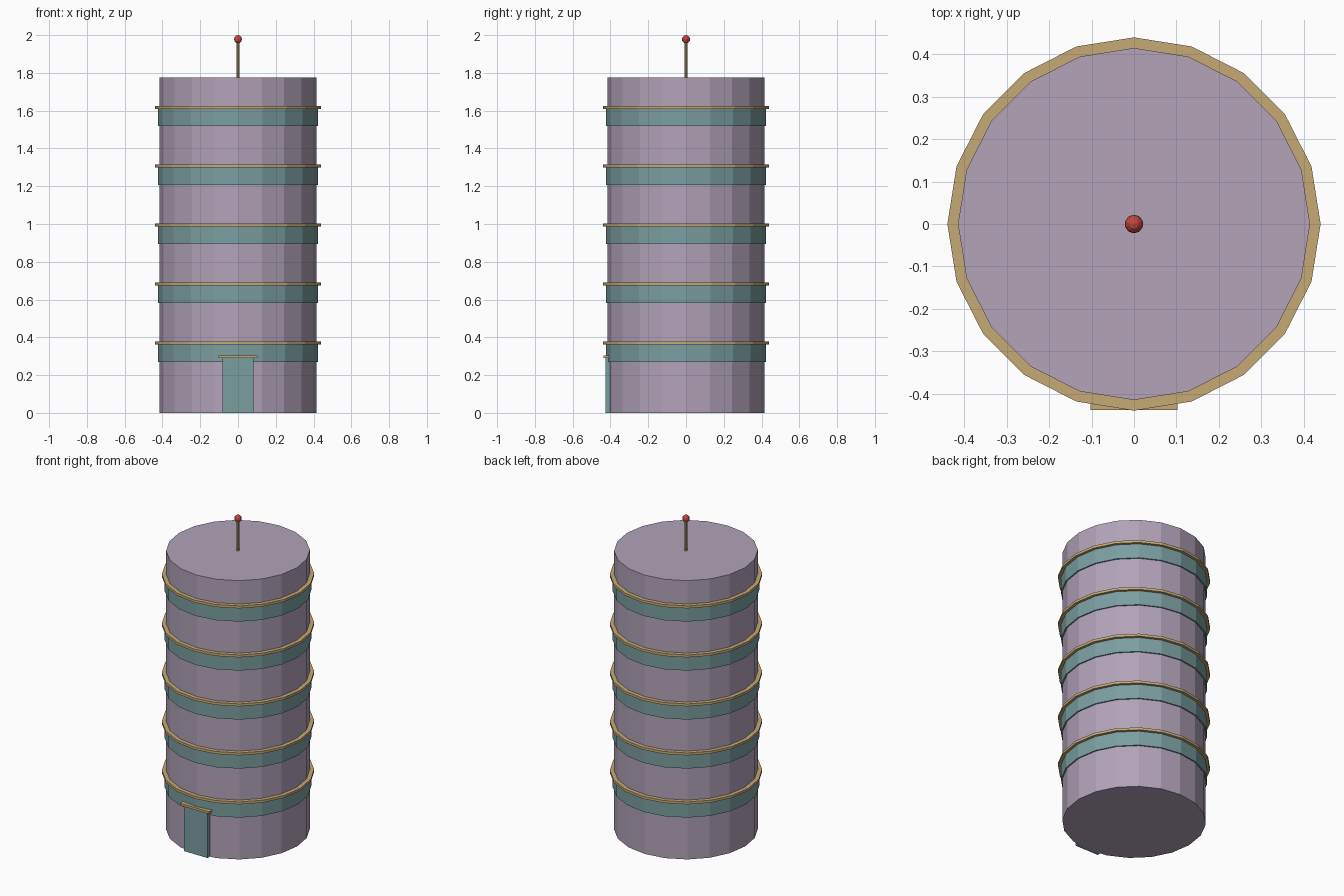
import bpy
import bmesh
from mathutils import Matrix, Vector

cube = bpy.data.objects.get("Cube")
if cube:
    bpy.data.objects.remove(cube, do_unlink=True)


def material(name, colour):
    mat = bpy.data.materials.new(name)
    mat.use_nodes = True
    rgba = (*colour, 1.0)
    mat.diffuse_color = rgba
    mat.node_tree.nodes["Principled BSDF"].inputs["Base Color"].default_value = rgba
    return mat


mauve = material("mauve wall", (0.445, 0.366, 0.479))
teal = material("teal glass", (0.198, 0.342, 0.352))
gold = material("tan trim", (0.565, 0.402, 0.181))
red = material("red light", (0.52, 0.06, 0.05))


def finish(name, bm, mat):
    mesh = bpy.data.meshes.new(name)
    bm.to_mesh(mesh)
    bm.free()
    mesh.materials.append(mat)
    obj = bpy.data.objects.new(name, mesh)
    bpy.context.collection.objects.link(obj)
    return obj


def cylinder(name, radius, bottom, top, mat, sides=20):
    bm = bmesh.new()
    bmesh.ops.create_cone(bm, cap_ends=True, segments=sides, radius1=radius,
                          radius2=radius, depth=top - bottom,
                          matrix=Matrix.Translation((0, 0, (bottom + top) / 2)))
    return finish(name, bm, mat)


def box(name, low, high, mat):
    low, high = Vector(low), Vector(high)
    bm = bmesh.new()
    bmesh.ops.create_cube(bm, size=1, matrix=Matrix.Translation((low + high) / 2)
                          @ Matrix.Diagonal((*(high - low), 1)))
    return finish(name, bm, mat)


# Tower body
cylinder("tower_body", 0.415, 0, 1.775, mauve)

# Window band with a projecting ledge on each storey
for i in range(5):
    z = 0.312 * i
    cylinder(f"window_band_{i + 1}", 0.423, 0.27 + z, 0.365 + z, teal)
    cylinder(f"ledge_{i + 1}", 0.44, 0.362 + z, 0.378 + z, gold)

# Entrance door and canopy
box("door", (-0.083, -0.425, 0), (0.083, -0.36, 0.292), teal)
box("door_canopy", (-0.103, -0.438, 0.29), (0.103, -0.38, 0.305), gold)

# Roof mast and beacon
cylinder("mast", 0.008, 1.77, 1.975, gold, sides=8)
bm = bmesh.new()
bmesh.ops.create_uvsphere(bm, u_segments=10, v_segments=6, radius=0.022,
                          matrix=Matrix.Translation((0, 0, 1.978)))
finish("beacon", bm, red)
